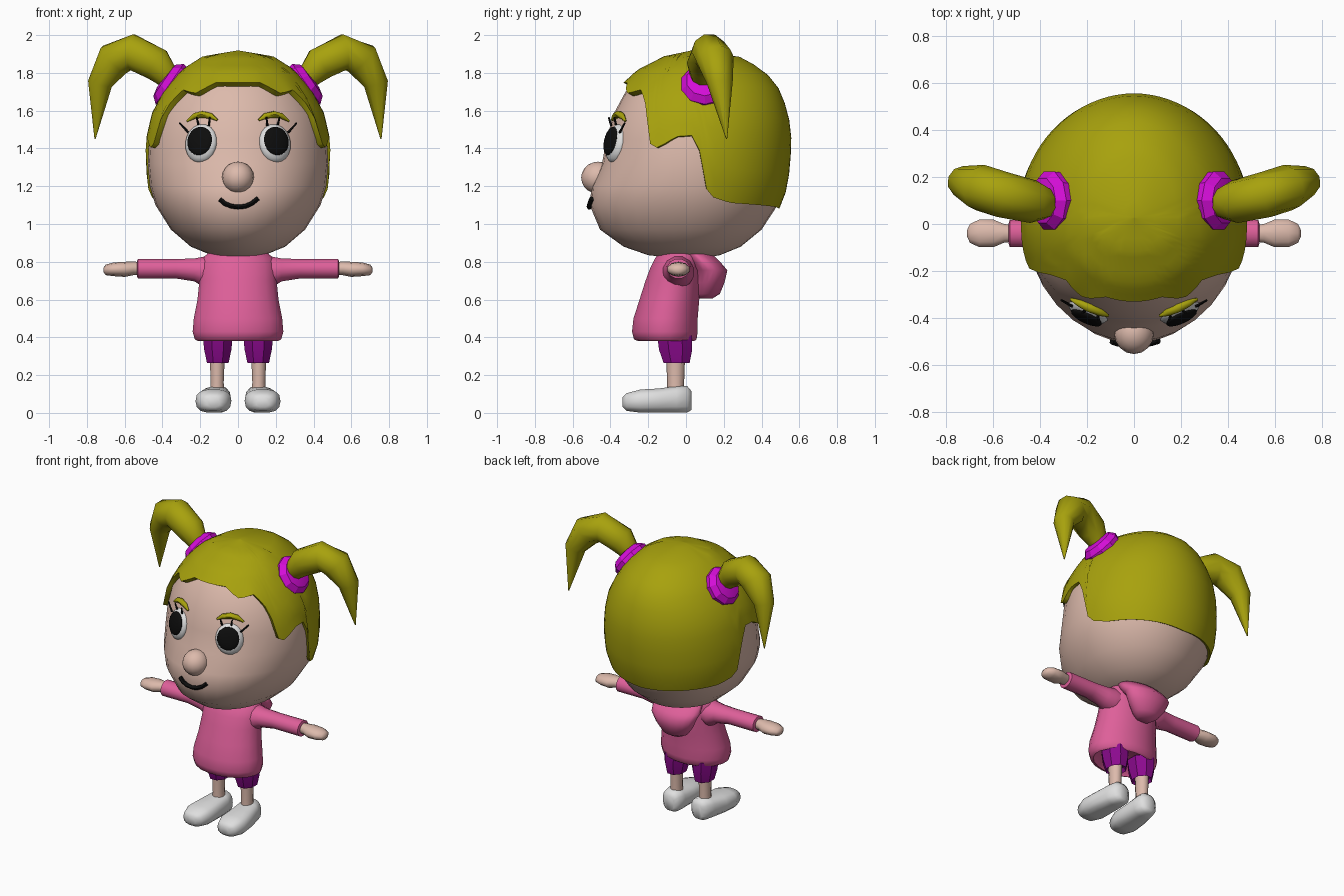
import bpy, bmesh, math
from mathutils import Vector, Matrix

if "Cube" in bpy.data.objects:
    bpy.data.objects.remove(bpy.data.objects["Cube"])

def mat(name, r, g, b):
    m = bpy.data.materials.new(name)
    m.diffuse_color = (r, g, b, 1)
    m.use_nodes = True
    m.node_tree.nodes["Principled BSDF"].inputs["Base Color"].default_value = m.diffuse_color
    return m

SKIN = mat("skin", .72, .49, .41)
HAIR = mat("hair_yellow", .39, .36, .004)
MAGENTA = mat("magenta", .66, .004, .68)
PINK = mat("pink", .73, .115, .32)
PURPLE = mat("purple", .26, .003, .27)
WHITE = mat("white", .74, .74, .74)
BLACK = mat("black", .004, .004, .004)

def finish(bm, name, m, angle=60):
    bmesh.ops.recalc_face_normals(bm, faces=bm.faces)
    me = bpy.data.meshes.new(name)
    bm.to_mesh(me)
    bm.free()
    me.materials.append(m)
    ob = bpy.data.objects.new(name, me)
    bpy.context.collection.objects.link(ob)
    if angle:
        bpy.context.view_layer.objects.active = ob
        ob.select_set(True)
        bpy.ops.object.shade_smooth_by_angle(angle=math.radians(angle))
        ob.select_set(False)
    return ob

def loft(name, rings, m, angle=60):
    """Skin closed rings of points, capped at both ends."""
    bm = bmesh.new()
    rows = [[bm.verts.new(p) for p in r] for r in rings]
    n = len(rows[0])
    for a, b in zip(rows, rows[1:]):
        for i in range(n):
            j = (i + 1) % n
            bm.faces.new((a[i], a[j], b[j], b[i]))
    bm.faces.new(rows[0])
    bm.faces.new(rows[-1])
    bmesh.ops.remove_doubles(bm, verts=bm.verts, dist=.0005)
    return finish(bm, name, m, angle)

def ring(c, u, v, n):
    c, u, v = Vector(c), Vector(u), Vector(v)
    return [c + u * math.cos(2 * math.pi * (i + .5) / n) + v * math.sin(2 * math.pi * (i + .5) / n) for i in range(n)]

def tube(name, pts, radii, m, n=8, angle=60):
    pts = [Vector(p) for p in pts]
    rings = []
    for i, (p, r) in enumerate(zip(pts, radii)):
        t = (pts[min(i + 1, len(pts) - 1)] - pts[max(i - 1, 0)]).normalized()
        u = t.cross(Vector((0, 1, 0))).normalized()
        rings.append(ring(p, u * r, t.cross(u) * r, n))
    return loft(name, rings, m, angle)

def ball(name, matrix, m, seg=16, rows=10):
    bm = bmesh.new()
    bmesh.ops.create_uvsphere(bm, u_segments=seg, v_segments=rows, radius=1, matrix=matrix)
    return finish(bm, name, m)

def lerp(table, x):
    """Piecewise linear lookup on the first column."""
    if x <= table[0][0]:
        return table[0][1:]
    for a, b in zip(table, table[1:]):
        if x <= b[0]:
            f = (x - a[0]) / (b[0] - a[0])
            return tuple(p + (q - p) * f for p, q in zip(a[1:], b[1:]))
    return table[-1][1:]

# Head profile: z, front y, back y, half width
HEAD = [(.81, .02, .02, 0), (.835, -.2, .18, .14), (.88, -.33, .29, .25), (.97, -.455, .40, .355),
        (1.1, -.51, .485, .437), (1.2, -.50, .52, .467), (1.32, -.445, .535, .478), (1.45, -.42, .54, .47),
        (1.58, -.385, .525, .44), (1.7, -.32, .48, .375), (1.8, -.235, .40, .29), (1.87, -.11, .27, .18),
        (1.9, .03, .03, 0)]

def head_point(a, z):
    yf, yb, w = lerp(HEAD, z)
    c = .03 if z > 1 else .02
    d = c - yf if math.cos(a) > 0 else yb - c
    return Vector((w * math.sin(a), c - d * math.cos(a), z))

def face(x, z, out=0):
    w = lerp(HEAD, z)[2]
    p = head_point(math.asin(x / w), z)
    return p - Vector((0, out, 0))

loft("head", [[head_point(2 * math.pi * i / 32, r[0]) for i in range(32)] for r in HEAD], SKIN)
ball("nose", Matrix.Translation((0, -.465, 1.245)) @ Matrix.Diagonal((.085, .09, .085, 1)), SKIN)

# Hair cap: hairline height by angle from the front
LINE = [(0, 1.735), (18, 1.735), (32, 1.68), (46, 1.70), (55, 1.62), (60, 1.52), (64, 1.39), (72, 1.42),
        (80, 1.46), (90, 1.465), (95, 1.38), (98, 1.2), (103, 1.15), (115, 1.12), (180, 1.09)]
COLS, ROWS = 80, 12
C = Vector((0, .03, 1.36))
hair = []
for r in range(ROWS + 2):
    t = min(r / ROWS, 1)
    row = []
    for i in range(COLS):
        a = 2 * math.pi * i / COLS
        deg = math.degrees(a)
        lim = lerp(LINE, min(deg, 360 - deg))[0]
        phi = math.acos((lim - 1.36) / .54) * t
        p = head_point(a, 1.36 + .54 * math.cos(phi)) - C
        if r > ROWS:
            p = p * .96
        else:
            k = 1 + .09 * max(0, math.cos(a)) ** 1.5 * t * t
            p = Vector((p.x * k, p.y * k, p.z)) * 1.035
        row.append(C + p)
    hair.append(row)
loft("hair_cap", hair, HAIR)

# Mouth
mx = [-.095, -.07, -.035, 0, .04, .075, .105]
mz = [1.13, 1.108, 1.094, 1.09, 1.094, 1.11, 1.135]
tube("mouth", [face(x, z, .006) for x, z in zip(mx, mz)], [.014] * 7, BLACK, 6)

# Sweater body and hood: z, y centre, half width, half depth
def stack(name, rows, m, n=20, x=0, angle=60):
    return loft(name, [ring((x, y, z), (rx, 0, 0), (0, ry, 0), n) for z, y, rx, ry in rows], m, angle)

stack("sweater_body", [(.42, -.11, .18, .12), (.38, -.105, .215, .15), (.39, -.11, .232, .168), (.43, -.112, .243, .176),
                       (.5, -.108, .237, .172), (.6, -.088, .217, .16), (.7, -.068, .207, .148),
                       (.77, -.055, .205, .135), (.82, -.04, .19, .125), (.87, -.02, .13, .1)], PINK)
stack("hood", [(.605, .10, .05, .04), (.63, .115, .09, .065), (.69, .125, .135, .08), (.755, .13, .165, .09),
               (.79, .10, .175, .09), (.84, .05, .16, .09)], PINK)

for s, side in ((1, "right"), (-1, "left")):
    # Pigtail and hair tie
    path = [(.34, .09, 1.74), (.385, .09, 1.79), (.43, .095, 1.845), (.56, .125, 1.91), (.655, .155, 1.87), (.73, .18, 1.745), (.757, .215, 1.45)]
    tube("pigtail_" + side, [(s * x, y, z) for x, y, z in path], [.05, .07, .092, .098, .1, .068, .003], HAIR, 10)
    ax = Vector((s * .82, 0, .57))
    u, v = Vector((0, 1, 0)), ax.cross(Vector((0, 1, 0)))
    prof = [(-.06, .09), (-.03, .125), (.015, .13), (.05, .1), (.06, .055)]
    tie = Vector((s * .35, .1, 1.732))
    loft("hair_tie_" + side, [ring(tie + ax * h, u * r, v * r, 10) for h, r in prof], MAGENTA, 25)

    # Eye, pupil, brow and lashes
    rot = Matrix.Rotation(math.radians(25 * s), 4, 'Z') @ Matrix.Rotation(math.radians(-12), 4, 'X')
    base = Matrix.Translation((s * .195, -.37, 1.427)) @ rot
    ball("eye_" + side, base @ Matrix.Diagonal((.092, .045, .104, 1)), WHITE)
    ball("pupil_" + side, base @ Matrix.Translation((-s * .005, -.032, .006)) @ Matrix.Diagonal((.072, .02, .077, 1)), BLACK)
    brow = [(.11, 1.55), (.145, 1.572), (.19, 1.58), (.23, 1.572), (.27, 1.545)]
    tube("brow_" + side, [face(s * x, z, .012) for x, z in brow], [.006, .017, .02, .017, .006], HAIR, 6)
    for k, (x0, z0, x1, z1) in enumerate([(.155, 1.52, .15, 1.565), (.21, 1.525, .22, 1.565), (.265, 1.485, .31, 1.535)]):
        tube(f"lash_{side}_{k}", [face(s * x0, z0, .02), face(s * x1, z1, .045)], [.007, .005], BLACK, 5)

    # Sleeve and hand: x, z centre, half depth, half height
    def arm(name, rows, m, n):
        loft(name, [ring((s * x, -.04, z), (0, ry, 0), (0, 0, rz), n) for x, z, ry, rz in rows], m)
    arm("sleeve_" + side, [(.1, .75, .08, .07), (.18, .745, .085, .085), (.23, .757, .07, .063), (.33, .763, .06, .053),
                           (.53, .763, .06, .054), (.535, .763, .045, .04)], PINK, 12)
    arm("hand_" + side, [(.5, .765, .035, .033), (.555, .765, .042, .036), (.6, .76, .062, .04), (.66, .76, .062, .036),
                         (.7, .757, .042, .028), (.712, .757, .015, .012)], SKIN, 10)

    # Shorts leg, shin and shoe
    stack("shorts_" + side, [(.29, -.05, .045, .05), (.265, -.05, .062, .075), (.335, -.055, .078, .095),
                             (.41, -.06, .086, .1)], PURPLE, 8, s * .107, 25)
    stack("shin_" + side, [(.1, -.055, .042, .045), (.16, -.055, .036, .045), (.3, -.055, .042, .05)], SKIN, 10, s * .11)
    shoe = [(-.335, .132, .035, .03, .085), (-.315, .132, .07, .01, .105), (-.24, .13, .095, 0, .125), (-.15, .125, .09, 0, .13),
            (-.05, .115, .078, 0, .142), (.005, .11, .066, 0, .145), (.03, .11, .035, .015, .115)]
    rings = []
    for y, xc, w, z0, z1 in shoe:
        pts = []
        for i in range(14):
            a = 2 * math.pi * i / 14
            sq = lambda q: math.copysign(abs(q) ** .75, q)
            pts.append((s * (xc + w * sq(math.cos(a))), y, (z0 + z1) / 2 + (z1 - z0) / 2 * sq(math.sin(a))))
        rings.append(pts)
    loft("shoe_" + side, rings, WHITE)
